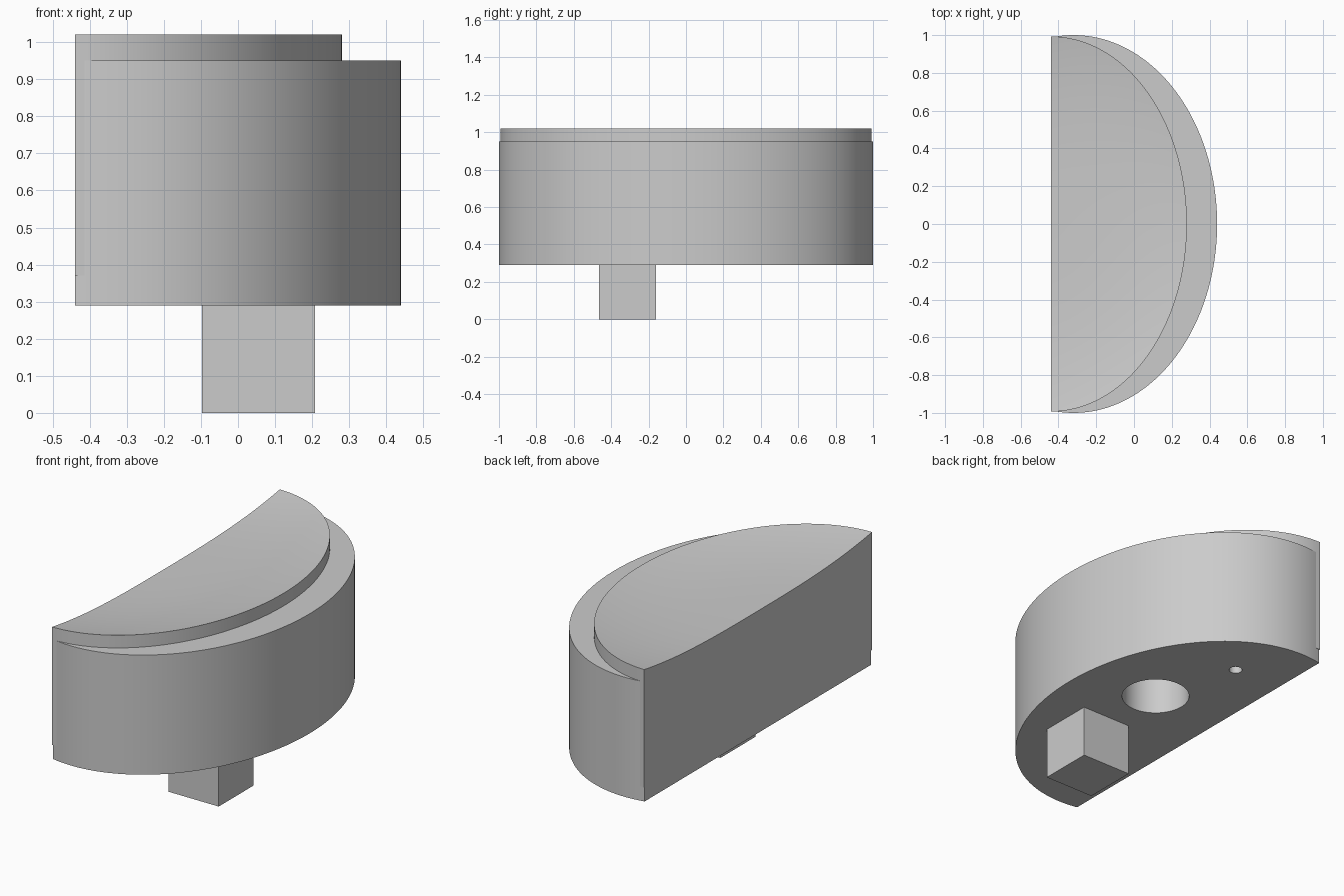
import bpy
import bmesh
from math import acos, cos, sin, pi

cube = bpy.data.objects.get("Cube")
if cube:
    bpy.data.objects.remove(cube)

FLAT_X = -0.44      # plane of the flat side
BASE_Z = 0.29       # underside of the body

grey = bpy.data.materials.new("plain grey")
grey.use_nodes = True
colour = (0.6, 0.6, 0.6, 1)
grey.diffuse_color = colour
grey.node_tree.nodes["Principled BSDF"].inputs["Base Color"].default_value = colour


def finish(name, bm):
    """Turn a bmesh into a shaded grey object."""
    bmesh.ops.recalc_face_normals(bm, faces=bm.faces)
    mesh = bpy.data.meshes.new(name)
    bm.to_mesh(mesh)
    bm.free()
    mesh.materials.append(grey)
    obj = bpy.data.objects.new(name, mesh)
    bpy.context.collection.objects.link(obj)
    return obj


def half_oval(name, cx, a, b, cut, z0, z1, dish=0.0, segments=96, rings=16):
    """Upright half oval cut flat at x = cut, with an optional dished top."""
    bm = bmesh.new()
    limit = acos((cut - cx) / a)
    angles = [-limit + 2 * limit * i / segments for i in range(segments + 1)]
    rim = [(cx + a * cos(t), b * sin(t)) for t in angles]
    bottom = [bm.verts.new((x, y, z0)) for x, y in rim]
    outer = [bm.verts.new((x, y, z1)) for x, y in rim]
    bm.faces.new(bottom)
    for i in range(segments):
        bm.faces.new((bottom[i], bottom[i + 1], outer[i + 1], outer[i]))
    back = [bottom[0], outer[0]]
    far = [outer[-1], bottom[-1]]
    if dish:
        # rings shrink towards the middle of the flat side
        ring = outer
        for k in range(1, rings):
            r = 1 - (k / rings) ** 1.5
            z = z1 - dish * (1 - r ** 3)
            inner = [bm.verts.new((cut + (x - cut) * r, y * r, z)) for x, y in rim]
            for i in range(segments):
                bm.faces.new((ring[i], ring[i + 1], inner[i + 1], inner[i]))
            back.append(inner[0])
            far.insert(0, inner[-1])
            ring = inner
        centre = bm.verts.new((cut, 0, z1 - dish))
        for i in range(segments):
            bm.faces.new((ring[i], ring[i + 1], centre))
        back.append(centre)
    else:
        bm.faces.new(outer)
    bm.faces.new(back + far)
    return finish(name, bm)


def hole_cutter(name, x, y, radius, top):
    bm = bmesh.new()
    bmesh.ops.create_cone(bm, cap_ends=True, segments=48, radius1=radius,
                          radius2=radius, depth=top - 0.1)
    bmesh.ops.translate(bm, verts=bm.verts, vec=(x, y, (top + 0.1) / 2))
    obj = finish(name, bm)
    obj.hide_render = True
    obj.hide_viewport = True
    obj.display_type = 'WIRE'
    return obj


# Outer body and the dished insert that rises above it
body = half_oval("outer_body", -0.32, 0.76, 1.0, FLAT_X + 0.001, BASE_Z, 0.95)
insert = half_oval("dished_insert", FLAT_X, 0.72, 0.993, FLAT_X, 0.37, 1.02, dish=0.055)

# Blind holes in the underside
cutters = [hole_cutter("large_hole_cutter", -0.005, 0.17, 0.176, 0.75),
           hole_cutter("small_hole_cutter", -0.15, 0.65, 0.034, 0.6)]
for part in (body, insert):
    for cutter in cutters:
        mod = part.modifiers.new(cutter.name, 'BOOLEAN')
        mod.operation = 'DIFFERENCE'
        mod.solver = 'EXACT'
        mod.object = cutter

# Bake the cuts, then remove the cutters
bpy.context.view_layer.update()
for part in (body, insert):
    graph = bpy.context.evaluated_depsgraph_get()
    mesh = bpy.data.meshes.new_from_object(part.evaluated_get(graph))
    part.modifiers.clear()
    part.data = mesh
for cutter in cutters:
    bpy.data.objects.remove(cutter)

# Square peg below the body
bm = bmesh.new()
bmesh.ops.create_cube(bm, size=1)
bmesh.ops.scale(bm, verts=bm.verts, vec=(0.305, 0.305, BASE_Z + 0.01))
bmesh.ops.translate(bm, verts=bm.verts, vec=(0.055, -0.312, (BASE_Z + 0.01) / 2))
finish("square_peg", bm)

# Smooth the curved walls and keep the edges sharp
bpy.ops.object.select_all(action='DESELECT')
for part in (body, insert):
    part.select_set(True)
bpy.context.view_layer.objects.active = body
bpy.ops.object.shade_smooth_by_angle(angle=pi / 6)
